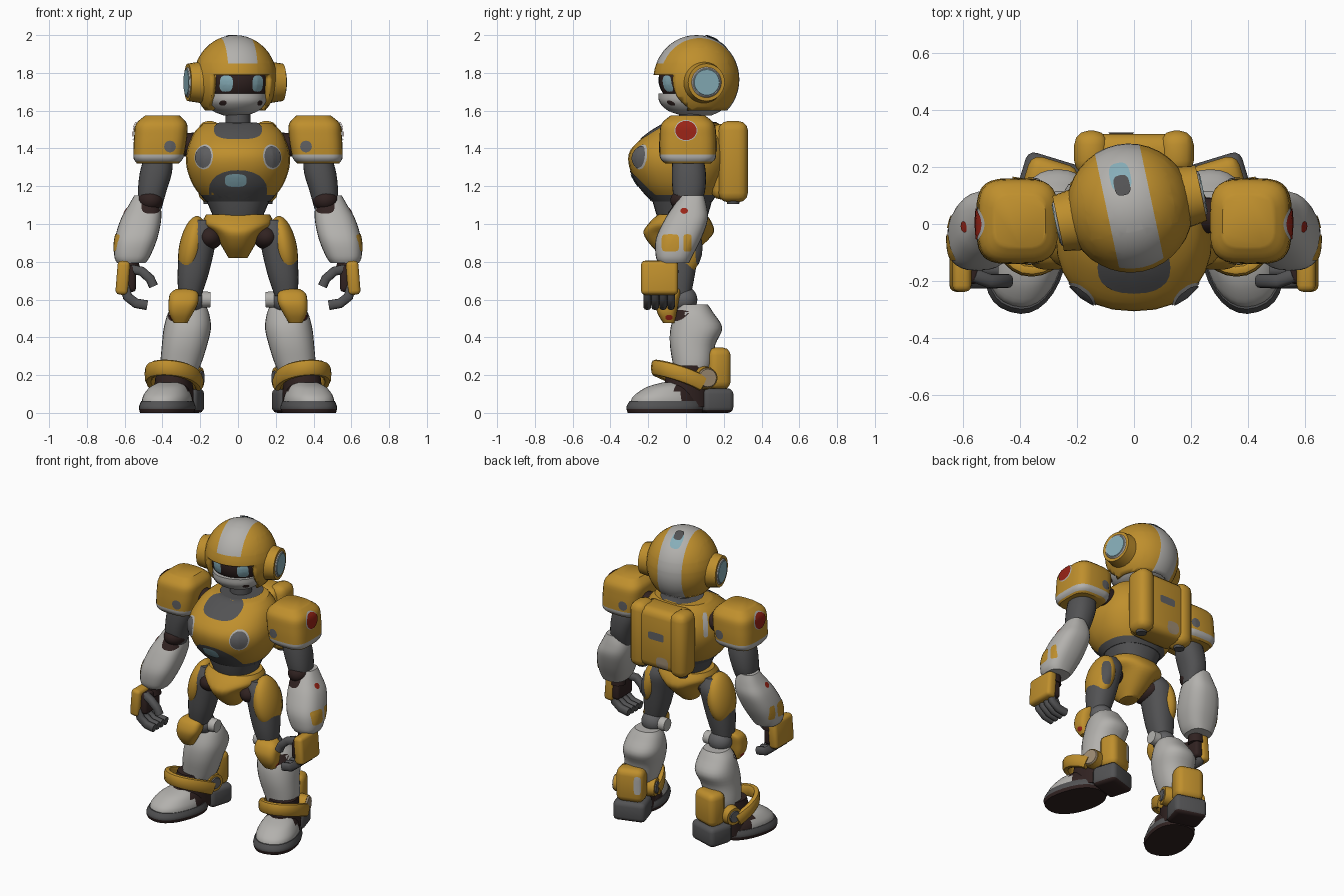
import bpy, bmesh
from math import sin, cos, pi, radians, copysign
from mathutils import Vector, Matrix
from mathutils.bvhtree import BVHTree

if "Cube" in bpy.data.objects:
    bpy.data.objects.remove(bpy.data.objects["Cube"])
X, Y, Z = Vector((1, 0, 0)), Vector((0, 1, 0)), Vector((0, 0, 1))
made = []

def material(name, *rgb):
    m = bpy.data.materials.new(name)
    m.use_nodes = True
    m.diffuse_color = (*rgb, 1)
    m.node_tree.nodes["Principled BSDF"].inputs["Base Color"].default_value = (*rgb, 1)
    return m

gold, white = material("gold", .52, .275, .026), material("off white", .45, .44, .42)
grey, steel = material("dark grey", .085, .085, .088), material("mid grey", .12, .12, .125)
brown, red = material("dark brown", .03, .016, .015), material("red", .32, .017, .008)
blue, tan = material("pale blue", .24, .42, .48), material("tan", .34, .26, .17)

# Helpers
def finish(name, bm, mat, mirror=False, recalc=True):
    if recalc:
        bmesh.ops.recalc_face_normals(bm, faces=bm.faces[:])
    me = bpy.data.meshes.new(name)
    bm.to_mesh(me)
    bm.free()
    me.materials.append(mat)
    ob = bpy.data.objects.new(name, me)
    bpy.context.collection.objects.link(ob)
    if mirror:
        ob.modifiers.new("mirror", "MIRROR").use_mirror_merge = False
    made.append(ob)
    return ob

def paint(ob, mat, rule):
    ob.data.materials.append(mat)
    for p in ob.data.polygons:
        if rule(p.center):
            p.material_index = len(ob.data.materials) - 1

def oval(n, power):
    turns = [(cos(2 * pi * i / n), sin(2 * pi * i / n)) for i in range(n)]
    return [[copysign(abs(q) ** (2 / power), q) for q in pair] for pair in turns]

def skin(name, rings, mat, mirror):
    bm = bmesh.new()
    rows = [[bm.verts.new(p) for p in r] for r in rings]
    for a, b in zip(rows, rows[1:]):
        for i in range(len(a)):
            bm.faces.new((a[i - 1], a[i], b[i], b[i - 1]))
    bm.faces.new(rows[0])
    bm.faces.new(rows[-1])
    return finish(name, bm, mat, mirror)

def loft(name, keys, mat, mirror=False, power=2.3, steps=4):
    """Smooth stack of level ovals, each key is x, y, z, half width, half depth."""
    k = [Vector(q) for q in [keys[0], *keys, keys[-1]]]
    rows = []
    for a, b, c, d in zip(k, k[1:], k[2:], k[3:]):
        for t in (i / steps for i in range(steps)):
            rows.append(b + (c - a) * t / 2 + (a - b * 2.5 + c * 2 - d / 2) * t * t
                        + (b * 1.5 - a / 2 - c * 1.5 + d / 2) * t ** 3)
    rings = [[(r[0] + r[3] * c, r[1] + r[4] * s, r[2]) for c, s in oval(28, power)]
             for r in rows + [k[-1]]]
    return skin(name, rings, mat, mirror)

def tube(name, path, w, h, mat, ref):
    """Oval tube along a path, mirrored."""
    p, rings = [Vector(q) for q in path], []
    for i, q in enumerate(p):
        t = (p[min(i + 1, len(p) - 1)] - p[max(i - 1, 0)]).normalized()
        side = t.cross(ref).normalized()
        rings.append([q + side * w * c + side.cross(t) * h * s for c, s in oval(12, 2.6)])
    return skin(name, rings, mat, True)

def blob(name, loc, radii, mat, mirror=False, tilt=0):
    bm = bmesh.new()
    m = Matrix.Translation(loc) @ Matrix.Rotation(tilt, 4, "Y") @ Matrix.Diagonal((*radii, 1))
    bmesh.ops.create_uvsphere(bm, u_segments=28, v_segments=18, radius=1, matrix=m)
    return finish(name, bm, mat, mirror)

def box(name, loc, half, mat, edge, mirror=False, tilt=0):
    bm = bmesh.new()
    bmesh.ops.create_cube(bm, size=2, matrix=Matrix.Diagonal((*half, 1)))
    bmesh.ops.bevel(bm, geom=bm.edges[:], offset=edge, segments=3, profile=.5, affect="EDGES")
    bm.transform(Matrix.Translation(loc) @ Matrix.Rotation(tilt, 4, "Y"))
    return finish(name, bm, mat, mirror)

def drum(name, loc, axis, r, depth, mat, mirror=False):
    bm = bmesh.new()
    m = Matrix.Translation(loc) @ axis.to_track_quat("Z", "Y").to_matrix().to_4x4()
    bmesh.ops.create_cone(bm, cap_ends=True, segments=28, radius1=r, radius2=r * .9, depth=depth, matrix=m)
    return finish(name, bm, mat, mirror)

def plate(name, target, loc, into, w, h, mat, mirror=False, power=2, lift=.004):
    """Thin oval plate draped on the target's surface."""
    tree = BVHTree.FromPolygons([v.co for v in target.data.vertices],
                                [p.vertices[:] for p in target.data.polygons])
    d, bm = Vector(into).normalized(), bmesh.new()
    u = d.cross(Z).normalized() if abs(d.z) < .9 else X
    def drape(c, s):
        spot = Vector(loc) + u * w * c + u.cross(d) * h * s
        hit = tree.ray_cast(spot - d * .3, d)[0] or tree.find_nearest(spot)[0]
        return bm.verts.new(hit - d * lift)
    hub = drape(0, 0)
    rows = [[drape(c * f, s * f) for c, s in oval(24, power)] for f in (.25, .5, .75, 1)]
    for i in range(24):
        bm.faces.new((hub, rows[0][i - 1], rows[0][i]))
        for a, b in zip(rows, rows[1:]):
            bm.faces.new((a[i - 1], b[i - 1], b[i], a[i]))
    return finish(name, bm, mat, mirror, recalc=False)

# Head, built around its own centre, then turned
bm = bmesh.new()
bmesh.ops.create_uvsphere(bm, u_segments=36, v_segments=24, radius=1, matrix=Matrix.Diagonal((.222, .228, .235, 1)))
for axis, cuts in ((X, (-.155, -.08, .08, .155)), (Y, (-.08,)), (Z, (-.165, .025, .085))):
    for cut in cuts:
        bmesh.ops.bisect_plane(bm, geom=bm.verts[:] + bm.edges[:] + bm.faces[:], plane_co=axis * cut, plane_no=axis)
mids = [(f, f.calc_center_median()) for f in bm.faces]
bmesh.ops.delete(bm, context="FACES", geom=[f for f, c in mids if c.z < -.165 or (
    abs(c.x) < .155 and c.y < -.08 and c.z < .025)])
helmet = finish("helmet", bm, gold)
paint(helmet, white, lambda c: abs(c.x) < .08 and (c.y > 0 or c.z > .085))
helmet.modifiers.new("thickness", "SOLIDIFY").thickness = .03
visor = blob("visor", (0, 0, 0), (.19, .2, .16), brown)
jaw = loft("jaw", [(0, 0, -.19, .06, .08), (0, -.01, -.165, .12, .14),
                   (0, -.01, -.12, .158, .185), (0, -.01, -.075, .16, .19)], white)
blob("helmet_underside", (0, .03, -.13), (.15, .14, .05), white)
plate("eyes", visor, (.085, -.18, -.022), Y, .032, .043, blue, True, 3)
plate("cheek_vents", jaw, (.1, -.15, -.125), Y, .017, .014, brown, True)
plate("crown_window", helmet, (-.01, .115, .2), -Z, .037, .05, blue, False, 3)
plate("crown_mark", helmet, (-.01, .085, .2), -Z, .028, .036, grey, False, 3, .008)
drum("ear_pods", X * .222 - Z * .015, X, .11, .07, gold, True)
drum("ear_rings", X * .259 - Z * .015, X, .083, .008, white, True)
drum("ear_lenses", X * .261 - Z * .015, X, .075, .01, blue, True)
for ob in made:
    ob.matrix_world = Matrix.Translation((-.015, .055, 1.765)) @ Matrix.Rotation(radians(12), 4, "Z")

# Torso
drum("neck", (0, .03, 1.56), Z, .07, .16, grey)
torso = loft("chest", [(0, -.02, 1.12, .17, .16), (0, -.03, 1.2, .235, .22), (0, -.035, 1.3, .272, .265),
                       (0, -.03, 1.39, .27, .265), (0, 0, 1.48, .235, .2), (0, .03, 1.535, .18, .14)], gold)
paint(torso, grey, lambda c: c.z < 1.15)
plate("collar", torso, (0, -.135, 1.48), (0, .7, -.7), .128, .1, grey, False, 2.5)
plate("neck_seat", torso, (0, .04, 1.53), -Z, .13, .14, grey)
plate("belly_panel", torso, (0, -.24, 1.175), Y, .155, .11, grey, False, 2.2)
plate("belly_light", torso, (-.012, -.24, 1.23), Y, .058, .034, blue, False, 3, .009)
plate("chest_rings", torso, (.183, -.25, 1.355), (-.4, 1, 0), .06, .066, white, True)
plate("chest_discs", torso, (.183, -.25, 1.355), (-.4, 1, 0), .053, .058, steel, True, 2, .009)
plate("right_back_trim", torso, (-.23, .12, 1.42), (.7, -.7, 0), .016, .075, white, False, 4)
loft("abdomen", [(0, -.02, .98, .11, .11), (0, -.02, 1.06, .14, .14), (0, -.02, 1.15, .18, .165)], grey)

# Backpack
pack = box("backpack", (0, .225, 1.33), (.17, .092, .2), gold, .05)
box("backpack_columns", (.15, .25, 1.33), (.06, .078, .215), gold, .05, True)
plate("backpack_slot", pack, (0, .3, 1.36), -Y, .058, .026, steel, False, 6)
plate("backpack_patch", pack, (-.045, .3, 1.19), -Y, .045, .04, tan, False, 3)
drum("backpack_jets", (.15, .25, 1.115), -Z, .035, .02, grey, True)

# Pelvis
loft("pelvis", [(0, -.05, .82, .05, .06), (0, -.05, .88, .085, .13), (0, -.04, .95, .125, .185),
                (0, -.03, 1, .185, .17), (0, -.02, 1.05, .17, .13)], gold)
blob("hip_joints", (.15, -.055, .93), (.07, .1, .065), brown, True)

# Arms
drum("shoulder_joints", (.28, .03, 1.42), X, .065, .16, brown, True)
pad = loft("shoulder_pads", [(.425, .01, 1.32, .11, .12), (.422, .01, 1.345, .13, .145), (.418, .01, 1.38, .136, .15),
                             (.41, .01, 1.46, .14, .15), (.405, .01, 1.53, .135, .14),
                             (.4, .01, 1.575, .09, .09)], gold, True, 3.6)
paint(pad, white, lambda c: 1.33 < c.z < 1.365)
plate("shoulder_rims", pad, (.55, 0, 1.495), -X, .061, .056, white, True)
plate("shoulder_lamps", pad, (.55, 0, 1.495), -X, .056, .051, red, True, 2, .009)
for side, d in (("front", Y), ("back", -Y)):
    plate(side + "_shoulder_bolts", pad, (.36, 0, 1.41), d, .031, .031, steel, True)
loft("upper_arms", [(.42, .01, 1.36, .075, .08), (.435, .015, 1.27, .085, .09),
                    (.455, .015, 1.17, .075, .085), (.465, .01, 1.08, .06, .06)], grey, True)
blob("elbows", (.463, -.005, 1.125), (.068, .078, .06), brown, True)
forearm = loft("forearms", [(.495, .035, 1.15, .055, .06), (.497, .02, 1.09, .087, .09), (.515, 0, 1.02, .108, .115),
                            (.54, -.04, .92, .112, .12), (.56, -.063, .83, .095, .097),
                            (.565, -.065, .793, .075, .08)], white, True, 2.6)
plate("elbow_openings", forearm, (.46, -.06, 1.1), Y, .052, .045, brown, True, 3)
for name, y, w in (("forearm_panels", -.083, .046), ("forearm_tabs", .008, .022)):
    plate(name, forearm, (.64, y, .9), -X, w, .046, gold, True, 5)
plate("forearm_marks", forearm, (.6, -.01, 1.07), -X, .02, .016, red, True)
drum("wrists", (.57, -.09, .78), Z, .05, .08, brown, True)
box("palms", (.57, -.13, .71), (.03, .08, .07), brown, .02, True)
box("hand_guards", (.61, -.14, .715), (.033, .098, .09), gold, .022, True, -.08)
for i in range(4):
    y = -.205 + i * .042
    tube("fingers_" + str(i + 1), [(.6, y, .67), (.585, y, .615), (.54, y, .58), (.48, y, .57)], .026, .021, grey, Y)
tube("thumbs", [(.56, -.18, .76), (.51, -.2, .75), (.465, -.2, .71), (.447, -.2, .67)], .025, .025, grey, Y)

# Legs
loft("thighs", [(.18, -.03, 1.02, .06, .07), (.2, -.03, .95, .088, .105), (.22, -.035, .85, .092, .1),
                (.24, -.04, .72, .08, .085), (.255, -.04, .62, .06, .065)], grey, True)
guard = blob("thigh_guards", (.243, -.032, .88), (.068, .118, .165), gold, True, -.2)
plate("left_thigh_inset", guard, (.27, .06, .87), (-.6, -.8, 0), .03, .085, grey, False, 3)
blob("knee_joints", (.25, -.01, .6), (.075, .07, .07), steel, True)
drum("knee_bosses", (.18, -.01, .6), -X, .045, .07, white, True)
knee = loft("knee_pads", [(.305, -.09, .475, .035, .03), (.302, -.1, .525, .062, .05), (.29, -.1, .58, .078, .06),
                          (.285, -.085, .63, .075, .055), (.28, -.07, .655, .05, .04)], gold, True, 3)
plate("knee_marks", knee, (.36, -.09, .505), -X, .02, .014, red, True)
shin = loft("shins", [(.255, .04, .575, .08, .075), (.262, .045, .53, .108, .1), (.268, .055, .45, .125, .137),
                      (.283, .035, .36, .12, .12), (.303, .035, .26, .108, .105), (.315, .03, .2, .09, .09)], white, True)
plate("shin_sockets", shin, (.325, -.08, .515), Y, .045, .03, brown, True, 3)

# Feet, built straight and then toed out
first = len(made)
sole = loft("soles", [(0, -.085, 0, .132, .2), (0, -.085, .03, .138, .207), (0, -.08, .062, .128, .195)], grey, True)
heel = box("heels", (0, .185, .065), (.105, .085, .065), grey, .03, True)
for part in (sole, heel):
    paint(part, brown, lambda c: c.z < .02)
toe = loft("toe_caps", [(0, -.08, .055, .125, .19), (0, -.08, .09, .12, .172),
                        (0, -.06, .135, .095, .125), (0, -.03, .16, .06, .07)], white, True)
paint(toe, brown, lambda c: c.y > -.05)
loft("ankles", [(0, .04, .03, .1, .12), (0, .035, .15, .098, .118), (0, .04, .25, .085, .1)], brown, True)
sweep = [(i / 8 - 1, radians(105) * (i / 8 - 1)) for i in range(17)]
tube("ankle_bands", [(.13 * sin(a), .04 - .175 * cos(a), .24 - .085 * t * t) for t, a in sweep], .022, .042, gold, Z)
heel_guard = box("heel_guards", (0, .2, .235), (.09, .062, .11), gold, .04, True)
plate("left_heel_inset", heel_guard, (-.055, .25, .25), -Y, .022, .06, white, False, 4)
for name, s in (("outer", 1), ("inner", -1)):
    drum(name + "_ankle_bosses", (s * .105, .11, .185), X * s, .062, .05, gold, True)
    drum(name + "_ankle_caps", (s * .132, .11, .185), X * s, .04, .01, steel, True)
drum("left_ankle_cover", (.135, .11, .185), X, .052, .01, tan)
for ob in made[first:]:
    ob.data.transform(Matrix.Translation((.35, -.03, 0)) @ Matrix.Rotation(radians(17), 4, "Z"))

# Smooth shading with crisp edges
bpy.ops.object.select_all(action="DESELECT")
for ob in made:
    ob.select_set(True)
bpy.context.view_layer.objects.active = made[0]
bpy.ops.object.shade_smooth_by_angle(angle=radians(40))
